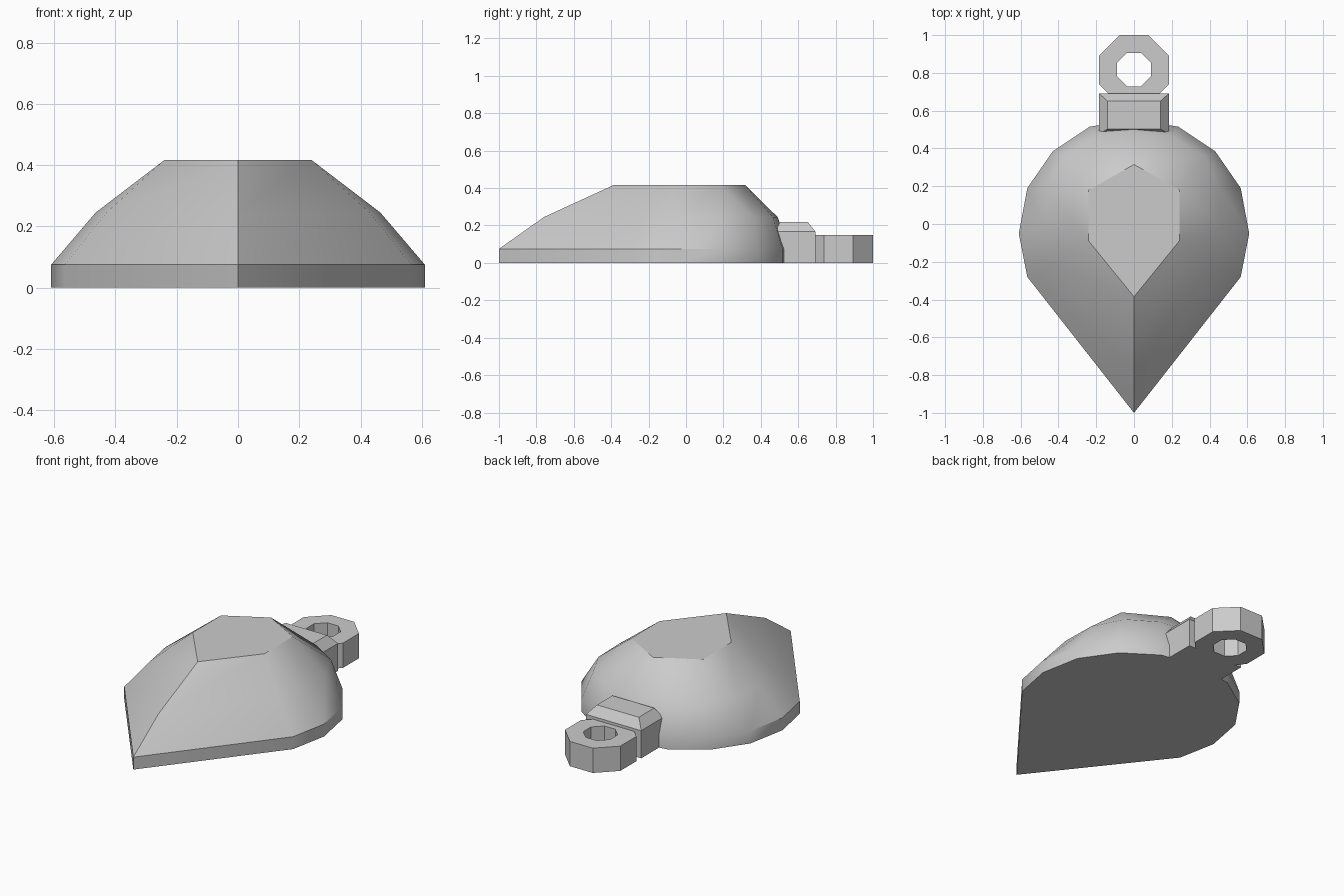
import bpy, bmesh
from math import pi, cos, sin, radians

cube = bpy.data.objects.get("Cube")
if cube:
    bpy.data.objects.remove(cube)

grey = bpy.data.materials.new("plain_grey")
grey.use_nodes = True
colour = (0.6, 0.6, 0.6, 1)
grey.diffuse_color = colour
grey.node_tree.nodes["Principled BSDF"].inputs["Base Color"].default_value = colour


def finish(name, bm, smooth=False):
    bmesh.ops.remove_doubles(bm, verts=bm.verts, dist=0.0005)
    bmesh.ops.recalc_face_normals(bm, faces=bm.faces)
    mesh = bpy.data.meshes.new(name)
    bm.to_mesh(mesh)
    bm.free()
    mesh.materials.append(grey)
    obj = bpy.data.objects.new(name, mesh)
    bpy.context.collection.objects.link(obj)
    if smooth:
        bpy.ops.object.select_all(action='DESELECT')
        obj.select_set(True)
        bpy.context.view_layer.objects.active = obj
        bpy.ops.object.shade_smooth_by_angle(angle=radians(30))
    return obj


def mirrored(half):
    """Close a half outline running from the tip to the back."""
    return half + [(-x, y) for x, y in half[-2:0:-1]]


def loft(layers, caps=True):
    """Join equal-length outlines, given as (z, points) pairs."""
    bm = bmesh.new()
    rings = [[bm.verts.new((x, y, z)) for x, y in pts] for z, pts in layers]
    n = len(rings[0])
    for low, high in zip(rings, rings[1:]):
        for i in range(n):
            j = (i + 1) % n
            bm.faces.new((low[i], low[j], high[j], high[i]))
    if caps:
        bm.faces.new(rings[0])
        bm.faces.new(rings[-1])
    return bm


def rectangle(x, y0, y1):
    return [(-x, y0), (x, y0), (x, y1), (-x, y1)]


def octagon(apothem, cy):
    r = apothem / cos(pi / 8)
    return [(r * cos(pi * (i + 0.5) / 4), cy + r * sin(pi * (i + 0.5) / 4)) for i in range(8)]


# Teardrop gem: girdle, shoulder and six-sided table
girdle = mirrored([(0, -1), (0.565, -0.28), (0.61, -0.05), (0.565, 0.19),
                   (0.43, 0.385), (0.235, 0.515), (0, 0.555)])
shoulder = mirrored([(0, -0.76), (0.43, -0.22), (0.465, -0.03), (0.46, 0.18),
                     (0.37, 0.36), (0.2, 0.465), (0, 0.49)])
tip, side, rear, back = (0, -0.385), (0.24, -0.09), (0.24, 0.18), (0, 0.315)
table = mirrored([tip, side, side, rear, rear, back, back])
finish("gem_body", loft([(0, girdle), (0.075, girdle), (0.245, shoulder), (0.417, table)]), True)

# Chamfered block joining the gem and the ring
block = rectangle(0.185, 0.477, 0.692)
finish("hanger_block", loft([(0, block), (0.167, block), (0.22, rectangle(0.14, 0.503, 0.65))]))

# Eight-sided hanging ring
outer, inner = octagon(0.185, 0.815), octagon(0.089, 0.817)
finish("hanging_ring", loft([(0, outer), (0.15, outer), (0.15, inner),
                             (0, inner), (0, outer)], caps=False))
